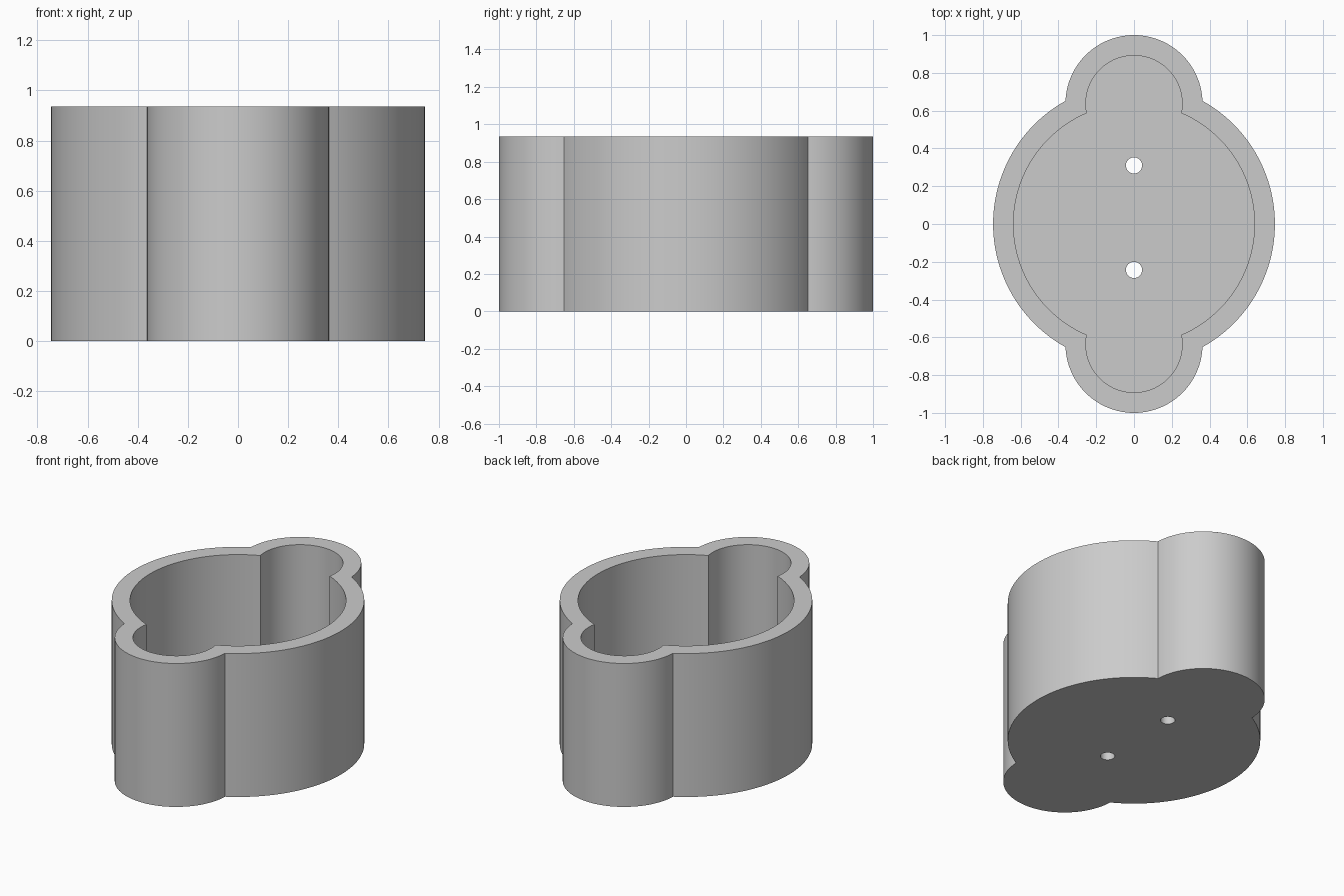
import bpy, bmesh
from math import atan2, sin, cos, pi, sqrt, radians

if "Cube" in bpy.data.objects:
    bpy.data.objects.remove(bpy.data.objects["Cube"], do_unlink=True)

HEIGHT, FLOOR, WALL = 0.935, 0.108, 0.108
BODY_R, LOBE_R, LOBE_Y = 0.746, 0.363, 0.637

grey = bpy.data.materials.new("light grey")
grey.use_nodes = True
colour = (0.6, 0.6, 0.6, 1)
grey.diffuse_color = colour
grey.node_tree.nodes["Principled BSDF"].inputs["Base Color"].default_value = colour


def arc(cy, r, start, end, n):
    """Points along an arc about (0, cy), without the last one."""
    angles = [start + (end - start) * i / n for i in range(n)]
    return [(r * cos(a), cy + r * sin(a)) for a in angles]


def outline(inset):
    """Large circle merged with a smaller lobe at the front and the back."""
    R, r, c = BODY_R - inset, LOBE_R - inset, LOBE_Y
    y = (R * R - r * r + c * c) / (2 * c)
    x = sqrt(R * R - y * y)
    side, lobe = atan2(y, x), atan2(y - c, x)
    half = arc(0, R, -side, side, 48) + arc(c, r, lobe, pi - lobe, 48)
    return half + [(-px, -py) for px, py in half]


def prism(name, points, z0, z1):
    bm = bmesh.new()
    base = bm.faces.new([bm.verts.new((x, y, z0)) for x, y in points])
    new = bmesh.ops.extrude_face_region(bm, geom=[base])["geom"]
    verts = [v for v in new if isinstance(v, bmesh.types.BMVert)]
    bmesh.ops.translate(bm, verts=verts, vec=(0, 0, z1 - z0))
    bmesh.ops.recalc_face_normals(bm, faces=bm.faces)
    mesh = bpy.data.meshes.new(name)
    bm.to_mesh(mesh)
    bm.free()
    mesh.materials.append(grey)
    obj = bpy.data.objects.new(name, mesh)
    bpy.context.collection.objects.link(obj)
    return obj


# Solid body, then the cavity and the two floor holes cut from it
body = prism("lobed_container", outline(0), 0, HEIGHT)
cutters = [prism("cavity_cutter", outline(WALL), FLOOR, HEIGHT + 0.1)]
for y in (-0.243, 0.31):
    cutters.append(prism("hole_cutter", arc(y, 0.043, 0, 2 * pi, 32), -0.1, FLOOR + 0.1))

bpy.ops.object.select_all(action="DESELECT")
body.select_set(True)
bpy.context.view_layer.objects.active = body
for cutter in cutters:
    cutter.hide_render = True
    cut = body.modifiers.new("cut", "BOOLEAN")
    cut.operation, cut.solver, cut.object = "DIFFERENCE", "EXACT", cutter
    bpy.ops.object.modifier_apply(modifier=cut.name)
    bpy.data.objects.remove(cutter, do_unlink=True)

# Smooth walls with crisp rims and seams
bpy.ops.object.shade_smooth_by_angle(angle=radians(25))
